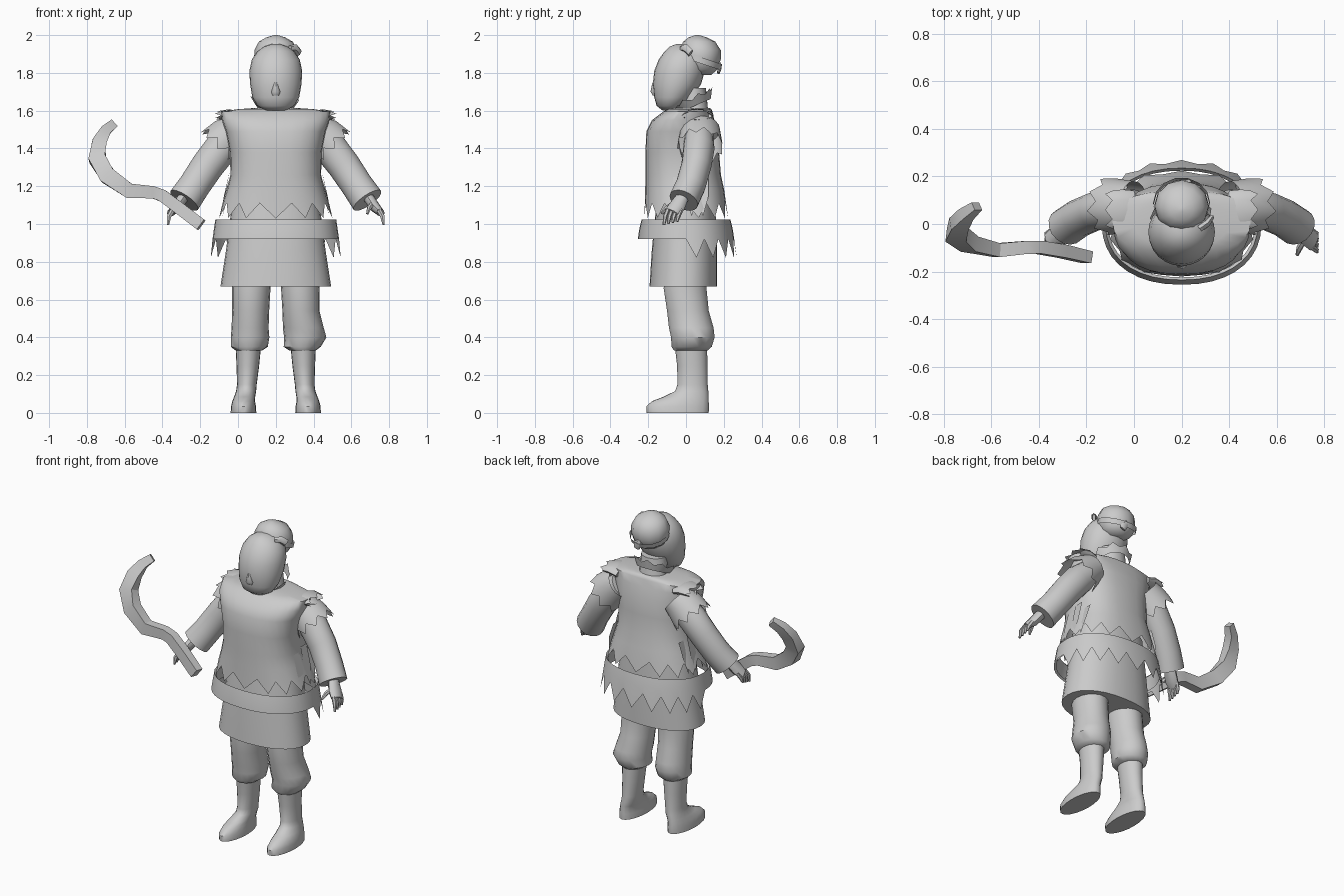
import bpy, bmesh, math
from mathutils import Vector

grey = bpy.data.materials.new("plain_grey")
grey.diffuse_color = (0.6, 0.6, 0.6, 1)
CX = 0.2  # centre line of the figure


def finish(name, bm, mirror=False, x=CX, angle=45):
    bmesh.ops.recalc_face_normals(bm, faces=bm.faces)
    me = bpy.data.meshes.new(name)
    bm.to_mesh(me)
    bm.free()
    me.materials.append(grey)
    ob = bpy.data.objects.new(name, me)
    bpy.context.collection.objects.link(ob)
    ob.location.x = x
    if mirror:
        ob.modifiers.new("Mirror", 'MIRROR')
    bpy.ops.object.select_all(action='DESELECT')
    ob.select_set(True)
    bpy.context.view_layer.objects.active = ob
    bpy.ops.object.shade_smooth_by_angle(angle=math.radians(angle))
    return ob


def loft(name, pts, n=20, level=True, ref=(1, 0, 0), power=1.0, jag=None,
         caps=(True, True), phase=0.0, **kw):
    """Skin rings (x, y, z, a, b); level rings stay horizontal, others follow the path."""
    bm = bmesh.new()
    rings = []
    cs = [Vector(p[:3]) for p in pts]
    for i, p in enumerate(pts):
        if level:
            t = Vector((0, 0, 1))
        else:
            t = (cs[min(i + 1, len(cs) - 1)] - cs[max(i - 1, 0)]).normalized()
        u = Vector(ref)
        u = (u - t * u.dot(t)).normalized()
        v = t.cross(u)
        ring = []
        for k in range(n):
            a = math.tau * (k + phase) / n
            c, s = math.cos(a), math.sin(a)
            c = math.copysign(abs(c) ** power, c)
            s = math.copysign(abs(s) ** power, s)
            ring.append(bm.verts.new(cs[i] + u * c * p[3] + v * s * p[4]))
        rings.append(ring)
    for r0, r1 in zip(rings, rings[1:]):
        for k in range(n):
            j = (k + 1) % n
            bm.faces.new((r0[k], r0[j], r1[j], r1[k]))
    if caps[0]:
        bm.faces.new(rings[0])
    if caps[1]:
        bm.faces.new(rings[-1])
    if jag:  # torn edge: push every other vertex of the last ring outwards
        for k in range(1, n, 2):
            w = rings[-1][k]
            d = (w.co - rings[-2][k].co).normalized()
            w.co += d * jag(w.co)
    return finish(name, bm, **kw)


def band(pairs):
    """Rings from (z, half width, front y, back y)."""
    return [(0, (f + b) / 2, z, w, (b - f) / 2) for z, w, f, b in pairs]


# Head with nose and hair bun
loft("head", band([(1.602, .055, -.125, -.05), (1.625, .097, -.155, -.01), (1.67, .124, -.168, .03),
                   (1.74, .136, -.176, .08), (1.81, .14, -.168, .10), (1.87, .127, -.145, .10),
                   (1.915, .097, -.112, .08), (1.94, .06, -.085, .05), (1.953, .02, -.05, 0)]), n=24)
loft("nose", band([(1.68, .022, -.175, -.14), (1.70, .026, -.188, -.14), (1.75, .012, -.178, -.14)]), n=8)
loft("hair_bun", [(0, .085, 1.79, .05, .05), (0, .08, 1.82, .095, .088), (0, .077, 1.87, .115, .107),
                  (0, .075, 1.92, .113, .109), (0, .07, 1.965, .09, .085), (0, .062, 1.988, .05, .048),
                  (0, .06, 2.0, .01, .01)], n=12)

# Tilted ribbon round the bun, with knot and loose end
loft("bun_ribbon", [(0, .078, 1.85, .118, .11), (0, .088, 1.88, .12, .113)], n=14,
     level=False, caps=(False, False))
loft("ribbon_knot", [(.075, -.02, 1.93, .018, .016), (.105, .0, 1.93, .022, .016),
                     (.125, .025, 1.905, .022, .01)], n=6, level=False, ref=(0, 0, 1))
loft("ribbon_tail", [(.0, .17, 1.85, .02, .015), (.02, .178, 1.83, .025, .012),
                     (.03, .172, 1.80, .02, .008)], n=6, level=False)

# Neck and torn collar, higher at the back
loft("neck", [(0, .055, 1.55, .10, .08), (0, .045, 1.62, .085, .07), (0, .035, 1.72, .08, .07)], n=16)
loft("collar", [(0, .045, 1.625, .10, .095), (0, .032, 1.655, .12, .115)], n=18, level=False,
     caps=(False, False), jag=lambda c: .025)

# Torn jacket
loft("jacket", [(0, .04, 1.615, .10, .085), (0, .02, 1.608, .2, .115), (0, .01, 1.595, .29, .13),
                (0, -.015, 1.55, .285, .165), (0, -.02, 1.49, .265, .19), (0, -.02, 1.38, .243, .195),
                (0, -.015, 1.26, .24, .2), (0, -.007, 1.18, .26, .209), (0, -.003, 1.11, .282, .215)],
     n=28, power=.8, caps=(True, False), jag=lambda c: .08)

# Torn shoulder patches and short sleeves
loft("shoulder_patch", [(.20, .06, 1.565, .08, .03), (.25, .06, 1.578, .085, .03),
                        (.29, .06, 1.575, .08, .025)], n=12, level=False, ref=(0, 1, 0),
     caps=(True, False), jag=lambda c: .03, mirror=True)
loft("short_sleeve", [(.20, .075, 1.50, .105, .095), (.25, .075, 1.46, .112, .112),
                      (.28, .075, 1.43, .117, .118)], n=18, level=False, ref=(0, 1, 0),
     caps=(False, False), jag=lambda c: .045, mirror=True)

# Ragged strips hanging at the sides
for y, top in ((-.04, 1.25), (.03, 1.28), (.09, 1.24)):
    bm = bmesh.new()
    x = .275 - abs(y) * .2
    vs = [bm.verts.new(p) for p in ((x - .025, y - .03, top), (x - .025, y + .03, top),
                                    (x + .005, y + .03, 1.15), (x + .025, y, 1.04),
                                    (x + .005, y - .03, 1.13))]
    bm.faces.new(vs)
    finish("side_strip", bm, mirror=True)

# Skirt, and belt that turns into a torn fringe at the back
loft("skirt", band([(1.16, .225, -.15, .15), (1.0, .245, -.168, .16), (.85, .265, -.182, .165),
                    (.67, .293, -.193, .165)]), n=28, power=.9)
loft("belt", [(0, 0, 1.025, .32, .235), (0, 0, .97, .328, .248), (0, 0, .92, .335, .255)], n=36,
     power=.9, caps=(False, False), jag=lambda c: .10 if c.y > .01 else 0)
loft("belt_lining", [(0, 0, 1.025, .32, .235), (0, 0, 1.01, .307, .224), (0, 0, .925, .322, .244)],
     n=36, power=.9, caps=(False, False))

# Arms with wide cuffs
loft("arm", [(.2, .07, 1.48, .075, .08), (.29, .068, 1.40, .083, .09), (.36, .055, 1.31, .08, .087),
             (.43, .025, 1.205, .08, .084), (.485, -.012, 1.125, .08, .088)],
     n=16, level=False, ref=(0, 1, 0), mirror=True)

# Hands: palm, fingers and thumb
loft("palm", [(.49, -.02, 1.14, .035, .03), (.525, -.05, 1.09, .045, .028),
              (.555, -.075, 1.06, .042, .02)], n=10, level=False, ref=(0, 1, 0), mirror=True)
for k in range(4):
    y = -.105 + .023 * k
    loft("finger", [(.545, y + .01, 1.075, .012, .014), (.565, y - .005, 1.04, .012, .013),
                    (.57, y - .012, .995 + .006 * k, .007, .006)],
         n=6, level=False, ref=(0, 1, 0), mirror=True)
loft("thumb", [(.515, -.065, 1.11, .014, .014), (.495, -.10, 1.085, .014, .013),
               (.485, -.13, 1.055, .007, .007)], n=6, level=False, ref=(0, 1, 0), mirror=True)

# Baggy trousers gathered below the knee; the figure's left knee bulges outwards
for side, bulge in ((1, .016), (-1, -.004)):
    loft("trouser_leg", [(side * x, y, z, a, b) for x, y, z, a, b in (
        (.125, 0, .75, .095, .11), (.13, -.005, .66, .102, .115), (.133, .01, .54, .098, .112),
        (.138 + bulge / 2, .028, .45, .10 + bulge / 2, .12),
        (.14 + bulge, .036, .40, .104 + bulge / 2, .117),
        (.14, .03, .35, .098, .108), (.142, .025, .33, .07, .09))], n=18)

# Boots
loft("boot", [(.145, .026, .36, .068, .086), (.148, .033, .25, .06, .08), (.153, .035, .15, .052, .08),
              (.157, .03, .115, .053, .088), (.165, .0, .085, .056, .12), (.17, -.03, .062, .06, .15),
              (.171, -.044, .035, .066, .166), (.171, -.044, 0, .068, .164)], n=20, mirror=True)

# Curved wooden hook with a square section
loft("hook_weapon", [(-.195, -.14, .995, .028, .036), (-.30, -.115, 1.075, .03, .036),
                     (-.40, -.098, 1.15, .03, .036), (-.45, -.098, 1.168, .03, .036),
                     (-.575, -.11, 1.175, .032, .044), (-.69, -.085, 1.255, .036, .05),
                     (-.745, -.045, 1.345, .036, .05), (-.735, 0, 1.43, .032, .042),
                     (-.705, .04, 1.49, .028, .032), (-.66, .075, 1.53, .02, .026)],
     n=4, phase=.5, power=.3, level=False, ref=(0, 1, 0), x=0, angle=25)
